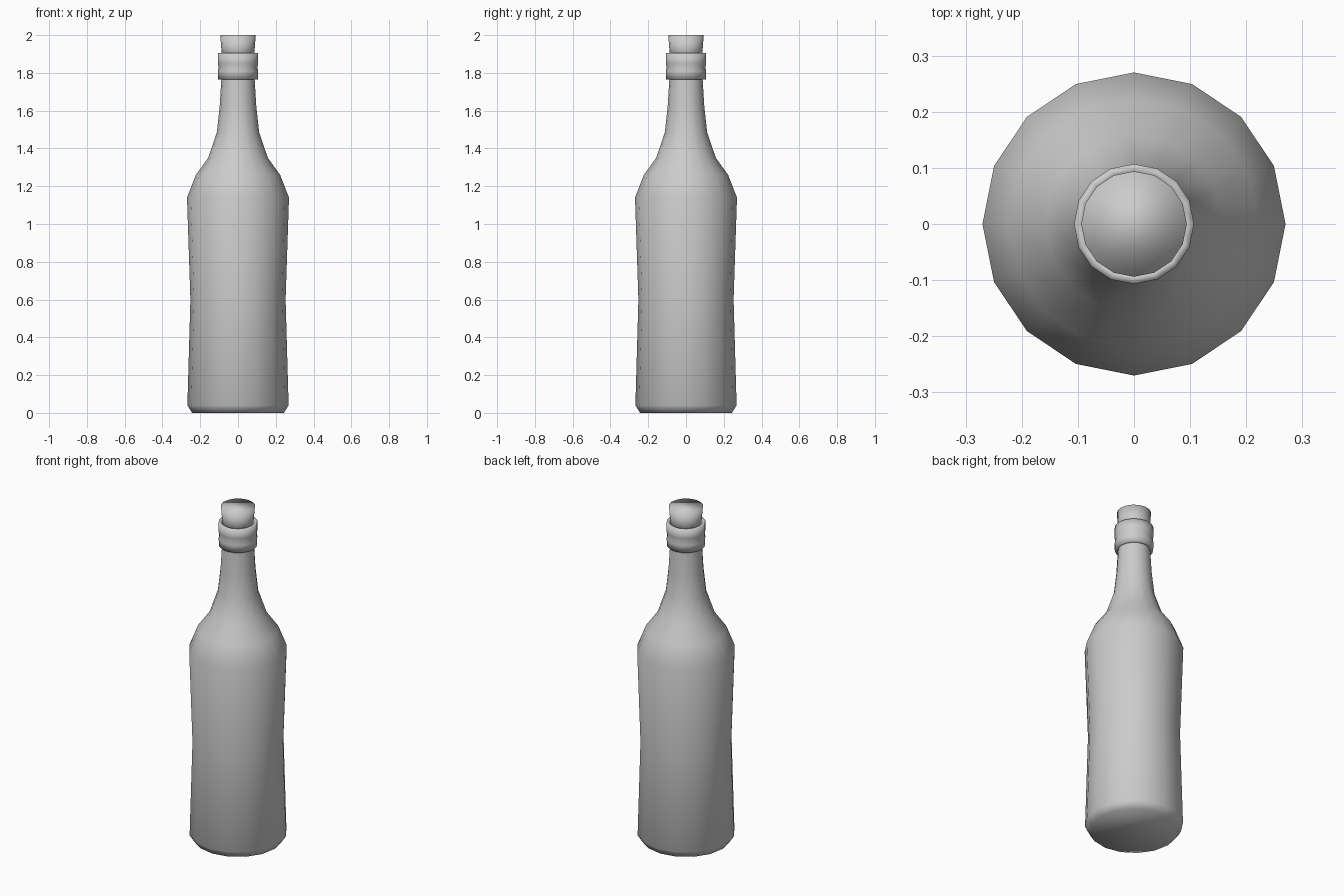
import bpy, bmesh, math

if "Cube" in bpy.data.objects:
    bpy.data.objects.remove(bpy.data.objects["Cube"])

SIDES = 16

def lathe(name, profile, cap_bottom=True, cap_top=True):
    """Spin an (r, z) profile around z, with single-polygon caps."""
    bm = bmesh.new()
    rings = []
    for r, z in profile:
        rings.append([bm.verts.new((r * math.cos(2 * math.pi * i / SIDES),
                                    r * math.sin(2 * math.pi * i / SIDES), z))
                      for i in range(SIDES)])
    for a, b in zip(rings, rings[1:]):
        for i in range(SIDES):
            j = (i + 1) % SIDES
            bm.faces.new((a[i], a[j], b[j], b[i]))
    if cap_bottom:
        bm.faces.new(rings[0][::-1])
    if cap_top:
        bm.faces.new(rings[-1])
    for f in bm.faces:
        f.smooth = True
    mesh = bpy.data.meshes.new(name)
    bm.to_mesh(mesh)
    bm.free()
    obj = bpy.data.objects.new(name, mesh)
    bpy.context.collection.objects.link(obj)
    return obj

# Bottle body, shoulder and neck
lathe("bottle_body", [
    (0.243, 0.0), (0.268, 0.04), (0.252, 0.6), (0.27, 1.14),
    (0.223, 1.26), (0.158, 1.35), (0.112, 1.485), (0.097, 1.62),
    (0.088, 1.77)], cap_top=False)

# Grooved collar with the mouth turned inwards
lathe("mouth_collar", [
    (0.085, 1.765), (0.105, 1.765), (0.107, 1.81), (0.102, 1.83),
    (0.107, 1.85), (0.107, 1.905), (0.091, 1.905), (0.084, 1.87)],
    cap_bottom=False, cap_top=False)

# Tapered cork
lathe("cork", [(0.083, 1.86), (0.094, 2.0)])
